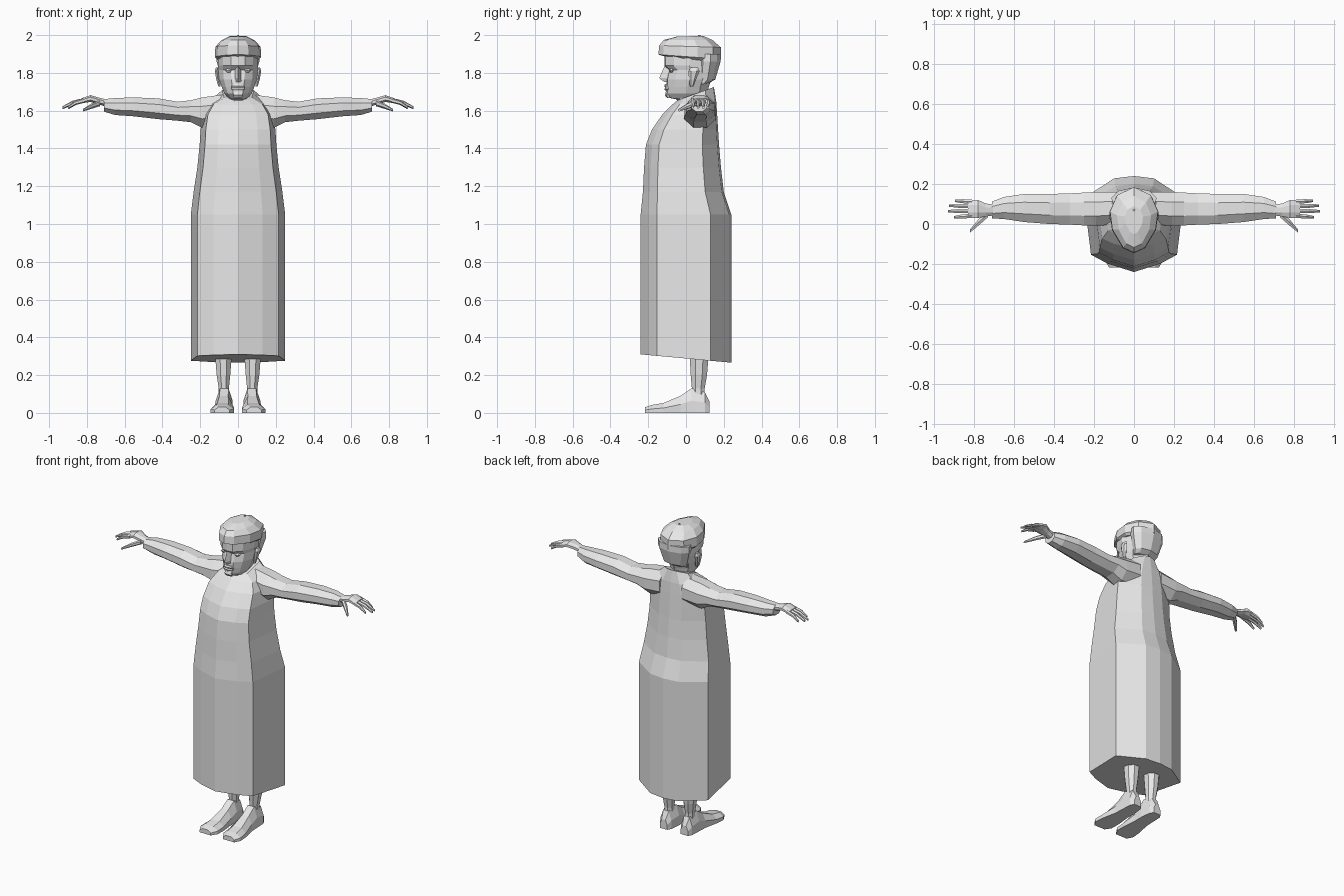
import bpy, bmesh, math

grey = bpy.data.materials.new("plain grey")
grey.diffuse_color = (0.8, 0.8, 0.8, 1)


def loft(bm, rings):
    """Skin a list of equal-length rings and cap both ends."""
    vs = [[bm.verts.new(p) for p in r] for r in rings]
    n = len(vs[0])
    for a, b in zip(vs, vs[1:]):
        for i in range(n):
            j = (i + 1) % n
            bm.faces.new((a[i], a[j], b[j], b[i]))
    bm.faces.new(vs[0])
    bm.faces.new(vs[-1])


def part(name, lofts, mirror=False):
    bm = bmesh.new()
    for rings in lofts:
        loft(bm, rings)
    bmesh.ops.recalc_face_normals(bm, faces=bm.faces)
    me = bpy.data.meshes.new(name)
    bm.to_mesh(me)
    bm.free()
    me.materials.append(grey)
    ob = bpy.data.objects.new(name, me)
    bpy.context.collection.objects.link(ob)
    if mirror:
        ob.modifiers.new("mirror", 'MIRROR')
    return ob


def stack(half, rows):
    """Symmetric horizontal rings: rows of z, half width, front y, back y, tilt."""
    sec = half + [(-u, v) for u, v in reversed(half[1:-1])]
    return [[(u * w, (f + b) / 2 + v * (b - f) / 2, z + t * v) for u, v in sec]
            for z, w, f, b, t in rows]


def oval(n, i):
    a = 2 * math.pi * (i + 0.5) / n
    k = 1 / math.cos(math.pi / n)
    return math.cos(a) * k, math.sin(a) * k


def tube_x(rows, n=8):
    """Rings across the x axis: rows of x, y, z, y radius, z radius."""
    return [[(x, y + oval(n, i)[0] * ry, z + oval(n, i)[1] * rz) for i in range(n)]
            for x, y, z, ry, rz in rows]


def tube_z(rows, n=8):
    """Rings across the z axis: rows of z, x, y, x radius, y radius."""
    return [[(x + oval(n, i)[0] * rx, y + oval(n, i)[1] * ry, z) for i in range(n)]
            for z, x, y, rx, ry in rows]


# long robe with a sloping hem and a raised back collar
ROBE = [(0, -1), (.52, -.83), (.86, -.64), (1, .54), (.4, .95), (0, 1)]
part("robe", [stack(ROBE, [
    (.288, .25, -.24, .24, -.022), (1.05, .25, -.24, .24, 0),
    (1.17, .235, -.228, .2, 0), (1.3, .215, -.222, .185, 0),
    (1.42, .203, -.212, .175, 0), (1.5, .198, -.18, .17, 0),
    (1.58, .185, -.125, .165, 0), (1.64, .15, -.075, .16, .01),
    (1.69, .085, -.045, .148, .035)])])

# sleeves
part("sleeve", [tube_x([
    (.08, .08, 1.6, .08, .085), (.19, .075, 1.59, .085, .08),
    (.25, .075, 1.597, .082, .058), (.32, .075, 1.597, .078, .05),
    (.42, .075, 1.61, .075, .055), (.55, .08, 1.62, .07, .05),
    (.65, .08, 1.622, .055, .045), (.71, .07, 1.628, .042, .033)])], True)

# hands with four fingers and a thumb
hand = [tube_x([(.69, .07, 1.638, .026, .02), (.74, .07, 1.652, .032, .018),
                (.78, .075, 1.664, .045, .018), (.83, .077, 1.652, .045, .013)])]
for y0, y1, tip in ((.112, .116, .895), (.089, .092, .925), (.065, .064, .93), (.041, .034, .9)):
    mid = (.82 + tip) / 2
    hand.append(tube_x([(.81, y0, 1.655, .011, .011),
                        (mid, (y0 + y1) / 2, 1.642, .010, .010),
                        (tip, y1, 1.616, .006, .006)], 6))
hand.append(tube_x([(.73, .05, 1.64, .016, .014), (.775, .01, 1.624, .016, .012),
                    (.82, -.035, 1.603, .008, .006)], 6))
part("hand", hand, True)

# legs
part("leg", [tube_z([(.08, .075, .065, .028, .034), (.13, .075, .065, .027, .034),
                     (.2, .077, .068, .036, .043), (.33, .077, .07, .046, .052)])], True)

# feet, lofted from heel to toe
FOOT = [(-1, 0), (1, 0), (1, .5), (.5, 1), (-.5, 1), (-1, .5)]
part("foot", [[[(x + u * w, y, v * h) for u, v in FOOT] for y, x, w, h in (
    (.125, .075, .026, .06), (.1, .075, .04, .11), (.03, .073, .045, .13),
    (-.03, .075, .046, .09), (-.12, .08, .06, .052), (-.18, .083, .062, .042),
    (-.218, .085, .04, .03))]], True)

# head with neck, jaw, recessed eye line and brow
HEAD = [(0, -1), (.35, -.95), (.75, -.62), (1, 0), (.8, .6), (0, 1)]
part("head", [stack(HEAD, [
    (1.6, .06, -.03, .11, 0), (1.66, .058, -.05, .11, 0),
    (1.668, .052, -.09, .11, 0), (1.69, .072, -.105, .115, 0),
    (1.725, .086, -.104, .12, 0), (1.765, .1, -.103, .135, 0),
    (1.815, .105, -.09, .145, 0), (1.838, .107, -.115, .15, 0),
    (1.9, .107, -.115, .15, 0)])])

# nose
part("nose", [[[(-w, -.085, z), (0, -t, z), (w, -.085, z)] for z, w, t in (
    (1.84, .014, .112), (1.772, .022, .142), (1.752, .024, .115))]])

# lips and chin
part("mouth", [tube_z([(z, 0, -.1, w, d) for z, w, d in (
    (1.707, .022, .010), (1.715, .036, .013), (1.722, .034, .008),
    (1.73, .034, .013), (1.74, .016, .010))], 6)])
part("chin", [tube_z([(1.668, 0, -.09, .022, .010), (1.682, 0, -.097, .026, .013),
                      (1.7, 0, -.095, .018, .010)], 6)])

# eyes
part("eye", [tube_z([(1.803, .047, -.076, .010, .008), (1.812, .047, -.077, .020, .012),
                     (1.822, .047, -.076, .010, .008)], 6)], True)

# ears
part("ear", [tube_z([(1.728, .098, .03, .006, .008), (1.765, .106, .035, .009, .016),
                     (1.81, .113, .042, .010, .026), (1.828, .111, .045, .006, .016)], 6)], True)

# wrapped cap: back drape, crown and top stalk
CAP = [(0, -1), (.45, -.85), (.9, -.3), (1, .25), (.7, .75), (0, 1)]
part("cap_drape", [stack(CAP, [
    (1.74, .075, .045, .125, .008), (1.765, .085, .045, .155, 0),
    (1.86, .113, .04, .183, 0), (1.9, .113, .04, .183, 0)])])
part("cap_crown", [stack(CAP, [
    (1.872, .106, -.112, .165, -.015), (1.885, .122, -.146, .185, -.012),
    (1.94, .12, -.142, .185, -.005), (1.974, .085, -.118, .14, 0),
    (1.994, .045, -.05, .09, .002)])])
part("cap_stalk", [tube_z([(1.98, 0, .07, .006, .006), (2.0, 0, .07, .005, .005)], 6)])
